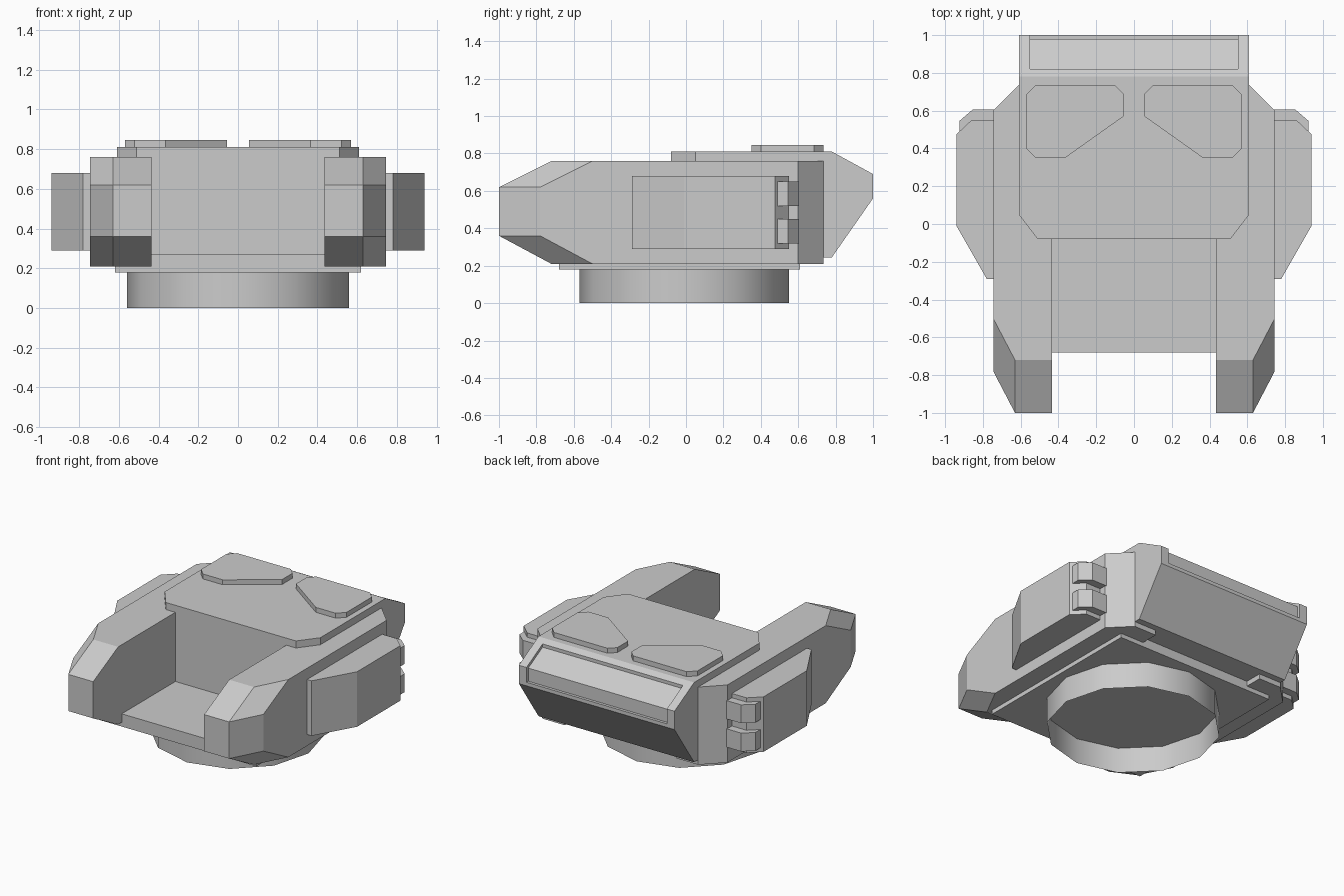
import bpy, bmesh, math

if "Cube" in bpy.data.objects:
    bpy.data.objects.remove(bpy.data.objects["Cube"])


def finish(name, bm, mirror=False):
    bmesh.ops.recalc_face_normals(bm, faces=bm.faces)
    me = bpy.data.meshes.new(name)
    bm.to_mesh(me)
    bm.free()
    ob = bpy.data.objects.new(name, me)
    bpy.context.collection.objects.link(ob)
    if mirror:
        ob.modifiers.new("Mirror", 'MIRROR').use_axis[0] = True
    return ob


def loft(name, rings, mirror=False):
    """Skin a stack of matching 3D outlines and cap both ends."""
    bm = bmesh.new()
    rows = [[bm.verts.new(p) for p in ring] for ring in rings]
    n = len(rows[0])
    for a, b in zip(rows, rows[1:]):
        for i in range(n):
            j = (i + 1) % n
            bm.faces.new((a[i], a[j], b[j], b[i]))
    bm.faces.new(rows[0])
    bm.faces.new(rows[-1])
    return finish(name, bm, mirror)


def plan(name, pts, z0, z1, mirror=False):
    return loft(name, [[(x, y, z) for x, y in pts] for z in (z0, z1)], mirror)


def side(name, pts, x0, x1):
    return loft(name, [[(x, y, z) for y, z in pts] for x in (x0, x1)])


def cut(ob, cutter):
    m = ob.modifiers.new("Cut", 'BOOLEAN')
    m.operation, m.solver, m.object = 'DIFFERENCE', 'EXACT', cutter
    bpy.context.view_layer.objects.active = ob
    bpy.ops.object.modifier_apply(modifier=m.name)
    bpy.data.objects.remove(cutter)


# Open turret ring, 12 sides, smooth
bm = bmesh.new()
bmesh.ops.create_cone(bm, cap_ends=False, segments=12, radius1=0.56, radius2=0.56, depth=0.18)
bmesh.ops.translate(bm, verts=bm.verts, vec=(0, -0.01, 0.09))
ring = finish("turret_ring", bm)
bpy.context.view_layer.objects.active = ring
ring.select_set(True)
bpy.ops.object.shade_smooth_by_angle(angle=math.radians(40))
ring.select_set(False)

# Floor plate
plan("floor_plate", [(-0.62, -0.68), (0.62, -0.68), (0.62, 0.61), (-0.62, 0.61)], 0.18, 0.27)

# Central body with sloped rear
body = side("main_body", [(-0.08, 0.245), (-0.08, 0.81), (0.78, 0.81), (1, 0.69),
                          (1, 0.56), (0.78, 0.245)], -0.61, 0.61)
# Chamfered front roof corners
for s in (-1, 1):
    cut(body, plan("corner_cutter", [(s * 0.51, -0.08), (s * 0.61, 0.05), (s * 0.71, 0.18),
                                     (s * 0.71, -0.2), (s * 0.41, -0.21)], 0.1, 1))
# Shallow recess wrapping over the rear edge
cut(body, side("recess_cutter", [(0.82, 0.765), (0.82, 0.9), (1.1, 0.9), (1.1, 0.585),
                                 (0.98, 0.585), (0.98, 0.678)], -0.55, 0.55))

# Armoured cheeks, bevelled at the nose top and bottom
levels = [(0.21, 0.28), (0.36, 0), (0.62, 0), (0.76, 0.28)]
loft("cheek", [[(0.435, -1 + d, z), (0.63, -1 + d, z), (0.745, -0.78 + d, z),
                (0.745, 0.6, z), (0.61, 0.735, z), (0.435, 0.735, z)]
               for z, d in levels], mirror=True)

# Side storage boxes
plan("side_box", [(0.73, -0.29), (0.78, -0.29), (0.94, -0.01), (0.94, 0.475),
                  (0.86, 0.55), (0.73, 0.55)], 0.29, 0.68, mirror=True)

# Two lugs behind each box
for i, z in enumerate((0.32, 0.52)):
    plan(f"rear_lug_{i + 1}", [(0.73, 0.48), (0.925, 0.48), (0.925, 0.545),
                               (0.855, 0.605), (0.73, 0.605)], z, z + 0.13, mirror=True)

# Roof hatches
plan("roof_hatch", [(0.055, 0.57), (0.365, 0.35), (0.52, 0.35), (0.57, 0.40), (0.57, 0.685),
                    (0.52, 0.735), (0.1, 0.735), (0.055, 0.69)], 0.80, 0.845, mirror=True)
